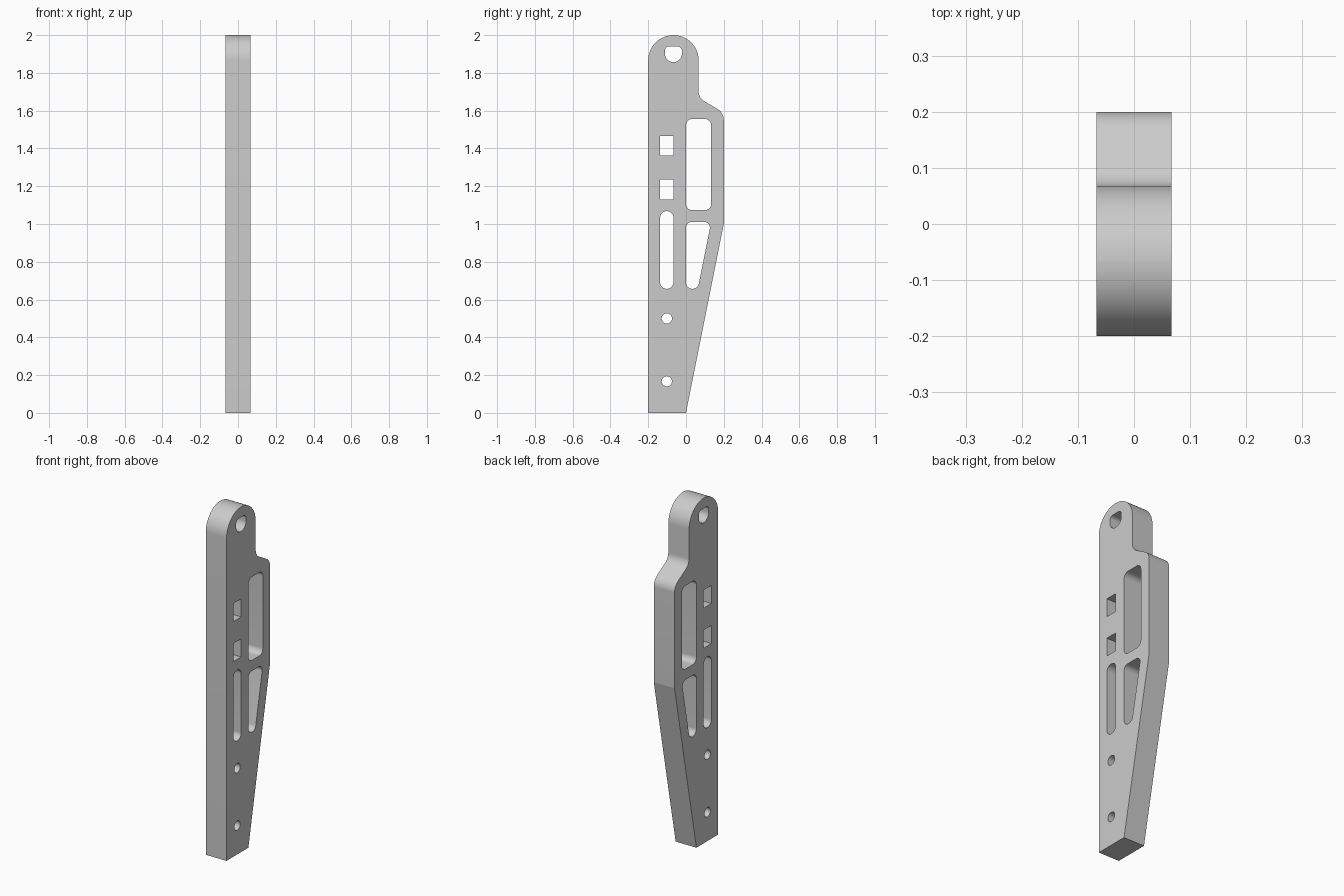
import bpy
import bmesh
import math
from mathutils import Vector, Matrix

HALF_WIDTH = 0.0665
STEP = math.radians(6)

cube = bpy.data.objects.get("Cube")
if cube:
    bpy.data.objects.remove(cube, do_unlink=True)


def rounded(corners):
    """Closed outline from (y, z, radius) corners, each replaced by an arc."""
    pts = []
    n = len(corners)
    for i, (y, z, r) in enumerate(corners):
        p = Vector((y, z))
        if r == 0:
            pts.append(p)
            continue
        a = (Vector(corners[i - 1][:2]) - p).normalized()
        b = (Vector(corners[(i + 1) % n][:2]) - p).normalized()
        inner = a.angle(b)
        centre = p + (a + b).normalized() * r / math.sin(inner / 2)
        start = p + a * r / math.tan(inner / 2) - centre
        turn = math.pi - inner
        if a.x * b.y - a.y * b.x > 0:
            turn = -turn
        steps = math.ceil(abs(turn) / STEP)
        for k in range(steps + 1):
            pts.append(centre + Matrix.Rotation(turn * k / steps, 2) @ start)
    # drop points where neighbouring arcs meet
    return [p for i, p in enumerate(pts) if (p - pts[i - 1]).length > 1e-4]


def box(y0, y1, z0, z1, low=0.0, high=None):
    """Rectangle with one radius for the low corners and one for the high."""
    high = low if high is None else high
    return rounded([(y0, z0, low), (y1, z0, low), (y1, z1, high), (y0, z1, high)])


def circle(y, z, r):
    return box(y - r, y + r, z - r, z + r, r)


# Outer silhouette: rounded head, shoulder, tapered foot
outlines = [rounded([
    (-0.2, 0, 0), (0, 0, 0), (0.2, 1.0, 0), (0.2, 1.59, 0.067),
    (0.067, 1.667, 0.06), (0.067, 2, 0.1334), (-0.2, 2, 0.1334)])]

# Head hole, round below and squarer on top
outlines.append(box(-0.112, -0.022, 1.857, 1.94, 0.0449, 0.022))

# Square windows and long slot in the front column
for z in (1.13, 1.362):
    outlines.append(box(-0.137, -0.066, z, z + 0.105))
outlines.append(box(-0.137, -0.066, 0.657, 1.068, 0.0354))

# Large window and tapered window in the rear column
outlines.append(box(0, 0.133, 1.073, 1.556, 0.033))
outlines.append(rounded([(0, 0.657, 0.033), (0.0625, 0.657, 0.033),
                         (0.133, 1.011, 0.03), (0, 1.011, 0.03)]))

# Pin holes in the foot
for z in (0.167, 0.5):
    outlines.append(circle(-0.1015, z, 0.027))

# Fill the profile and extrude it across the width
curve = bpy.data.curves.new("plate_profile", "CURVE")
curve.dimensions = "2D"
curve.fill_mode = "BOTH"
curve.extrude = HALF_WIDTH
for outline in outlines:
    spline = curve.splines.new("POLY")
    spline.points.add(len(outline) - 1)
    for point, p in zip(spline.points, outline):
        point.co = (p.x, p.y, 0, 1)
    spline.use_cyclic_u = True
helper = bpy.data.objects.new("plate_profile", curve)
bpy.context.collection.objects.link(helper)
bpy.context.view_layer.update()
mesh = bpy.data.meshes.new_from_object(
    helper.evaluated_get(bpy.context.evaluated_depsgraph_get()))
bpy.data.objects.remove(helper, do_unlink=True)
bpy.data.curves.remove(curve)

# Stand the plate upright: profile x -> y, profile y -> z
bm = bmesh.new()
bm.from_mesh(mesh)
bmesh.ops.remove_doubles(bm, verts=bm.verts, dist=1e-5)
for v in bm.verts:
    v.co = (v.co.z, v.co.x, v.co.y)
bmesh.ops.recalc_face_normals(bm, faces=bm.faces)
bm.to_mesh(mesh)
bm.free()

# Single grey finish
grey = bpy.data.materials.new("light_grey")
grey.use_nodes = True
colour = (0.6, 0.6, 0.6, 1)
grey.diffuse_color = colour
grey.node_tree.nodes["Principled BSDF"].inputs["Base Color"].default_value = colour
mesh.materials.clear()
mesh.materials.append(grey)

plate = bpy.data.objects.new("slotted_arm_plate", mesh)
bpy.context.collection.objects.link(plate)
bpy.ops.object.select_all(action="DESELECT")
plate.select_set(True)
bpy.context.view_layer.objects.active = plate
bpy.ops.object.shade_smooth_by_angle(angle=math.radians(10))
